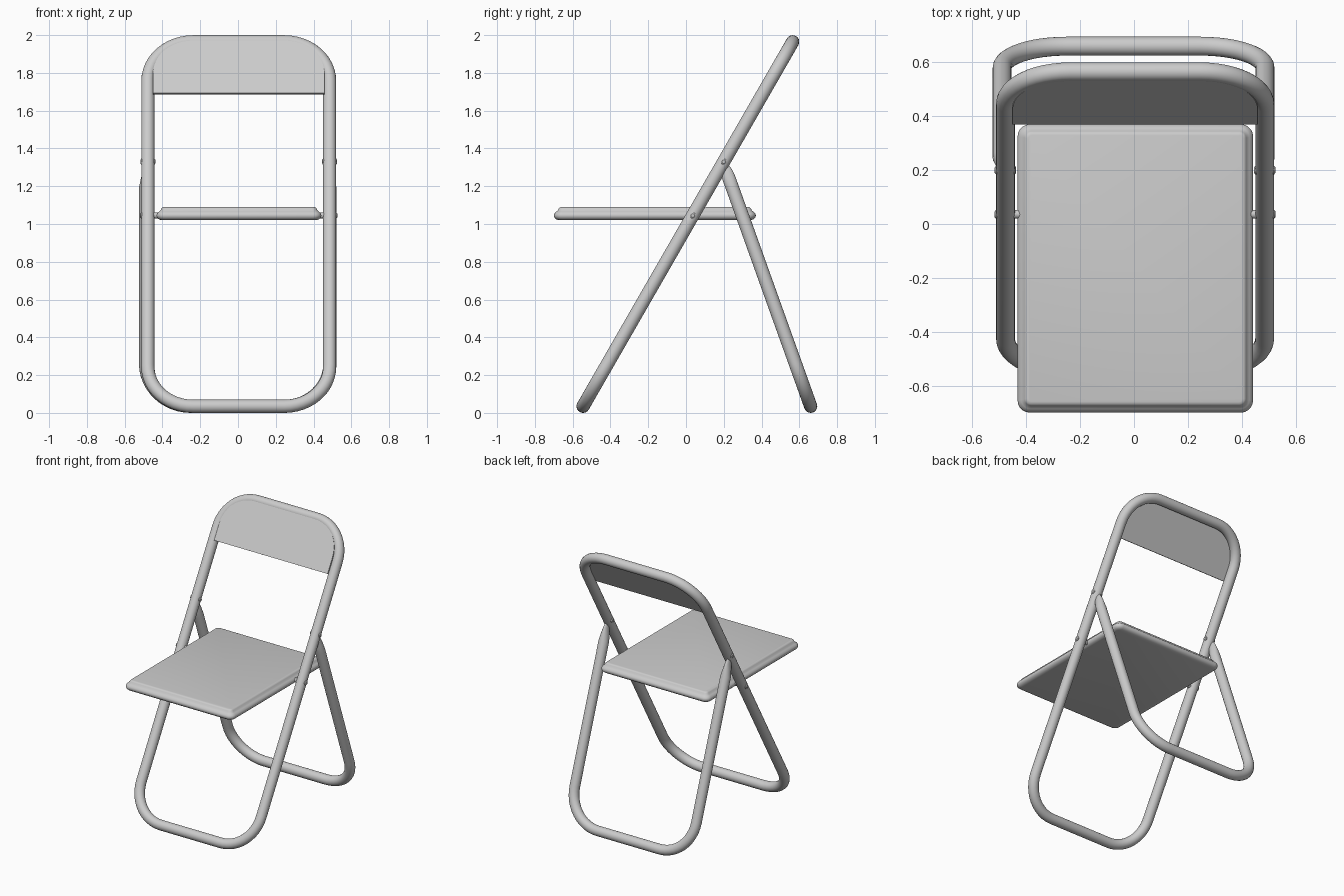
import bpy, bmesh, math
from mathutils import Vector

if "Cube" in bpy.data.objects:
    bpy.data.objects.remove(bpy.data.objects["Cube"])

R = 0.035                                   # tube radius
X = Vector((1, 0, 0))
LEAN = Vector((0, 1.11, 1.93)).normalized()     # main frame, leaning back
FRONT = Vector((0, -LEAN.z, LEAN.y))            # main frame's front normal
BASE = Vector((0.004, -0.545, 0.035))
LENGTH = 2.226


def finish(name, bm, angle=35):
    bmesh.ops.recalc_face_normals(bm, faces=bm.faces[:])
    me = bpy.data.meshes.new(name)
    bm.to_mesh(me)
    bm.free()
    ob = bpy.data.objects.new(name, me)
    bpy.context.collection.objects.link(ob)
    bpy.ops.object.select_all(action='DESELECT')
    ob.select_set(True)
    bpy.context.view_layer.objects.active = ob
    bpy.ops.object.shade_smooth_by_angle(angle=math.radians(angle))
    return ob


def arc(cx, cy, r, start, n=12):
    """Quarter circle, counter-clockwise from start degrees."""
    return [(cx + r * math.cos(math.radians(start + 90 * i / n)),
             cy + r * math.sin(math.radians(start + 90 * i / n))) for i in range(n + 1)]


def rounded_rect(x0, x1, y0, y1, r, n=12):
    return (arc(x1 - r, y1 - r, r, 0, n) + arc(x0 + r, y1 - r, r, 90, n)
            + arc(x0 + r, y0 + r, r, 180, n) + arc(x1 - r, y0 + r, r, 270, n))


def loft(bm, rings, closed=False):
    vs = [[bm.verts.new(p) for p in ring] for ring in rings]
    n = len(vs[0])
    pairs = list(zip(vs, vs[1:])) + ([(vs[-1], vs[0])] if closed else [])
    for a, b in pairs:
        for i in range(n):
            j = (i + 1) % n
            bm.faces.new((a[i], a[j], b[j], b[i]))
    if not closed:
        bm.faces.new(vs[0])
        bm.faces.new(vs[-1])


def tube(name, path, normal, closed, sizes=None, sides=20):
    """Sweep an ellipse along a planar path; sizes = (in plane, along normal)."""
    rings, n = [], len(path)
    for i, p in enumerate(path):
        a = path[(i - 1) % n] if closed else path[max(i - 1, 0)]
        b = path[(i + 1) % n] if closed else path[min(i + 1, n - 1)]
        side = (b - a).normalized().cross(normal)
        u, v = sizes[i] if sizes else (R, R)
        rings.append([p + side * u * math.cos(t) + normal * v * math.sin(t)
                      for t in (2 * math.pi * k / sides for k in range(sides))])
    bm = bmesh.new()
    loft(bm, rings, closed)
    return finish(name, bm, 50)


# Main frame: closed tube loop running from front feet to back top
tube("main_frame", [BASE + X * x + LEAN * s for x, s in
                    rounded_rect(-0.481, 0.481, 0, LENGTH, 0.24)], FRONT, True)

# Rear leg: U-shaped tube with flattened, tapered upper ends
foot, top = Vector((-0.0015, 0.66, 0.035)), Vector((-0.0015, 0.205, 1.305))
up = (top - foot).normalized()
length = (top - foot).length
taper = [(0.0, 0.020, 0.008), (0.012, 0.027, 0.012), (0.035, 0.032, 0.017),
         (0.07, R, 0.025), (0.12, R, R)]      # distance from tip, width, thickness
h = 0.488
left = [(-h, length - d) for d, w, t in taper]
right = [(h, s) for x, s in reversed(left)]
bend = arc(-h + 0.24, 0.24, 0.24, 180) + arc(h - 0.24, 0.24, 0.24, 270)
ends = [(t, w) for d, w, t in taper]
tube("rear_leg", [foot + X * x + up * s for x, s in left + bend + right],
     X.cross(up), False, ends + [(R, R)] * len(bend) + ends[::-1])

# Backrest: thin panel with rounded top corners on the front of the frame
outline = (arc(0.455 - 0.22, LENGTH - 0.22, 0.22, 0) + arc(-0.455 + 0.22, LENGTH - 0.22, 0.22, 90)
           + [(-0.455, 1.893), (0.455, 1.893)])
bm = bmesh.new()
loft(bm, [[BASE + X * x + LEAN * s + FRONT * d for x, s in outline] for d in (0.018, 0.033)])
finish("backrest", bm)

# Seat: rounded rim with a slightly raised top panel
profile = [(0.03, 1.02), (0.014, 1.024), (0.004, 1.033), (0, 1.045), (0.004, 1.057),
           (0.014, 1.066), (0.022, 1.072), (0.026, 1.082), (0.032, 1.088), (0.04, 1.09)]
bm = bmesh.new()
loft(bm, [[(x, y, z) for x, y in rounded_rect(-0.432 + i, 0.442 - i, -0.70 + i, 0.37 - i,
                                              0.045 - i * 0.8, 5)] for i, z in profile])
finish("seat", bm, 40)


# Pivot pins: seat pivots and rear leg rivets on both sides
def pin(name, x0, x1, y, z, r):
    bm = bmesh.new()
    loft(bm, [[(x, y + k * math.cos(t), z + k * math.sin(t))
               for t in (2 * math.pi * i / 16 for i in range(16))]
              for x, k in ((x0, r * 0.6), (x0 + 0.005, r), (x1 - 0.005, r), (x1, r * 0.6))])
    finish(name, bm)


for label, s in (("left", -1), ("right", 1)):
    c = 0.004 + s * 0.481
    inner, outer = c - s * 0.06, c + s * 0.041
    pin("seat_pivot_" + label, min(inner, outer), max(inner, outer), 0.036, 1.045, 0.016)
    pin("leg_rivet_" + label, c - 0.04, c + 0.04, 0.2, 1.33, 0.016)
